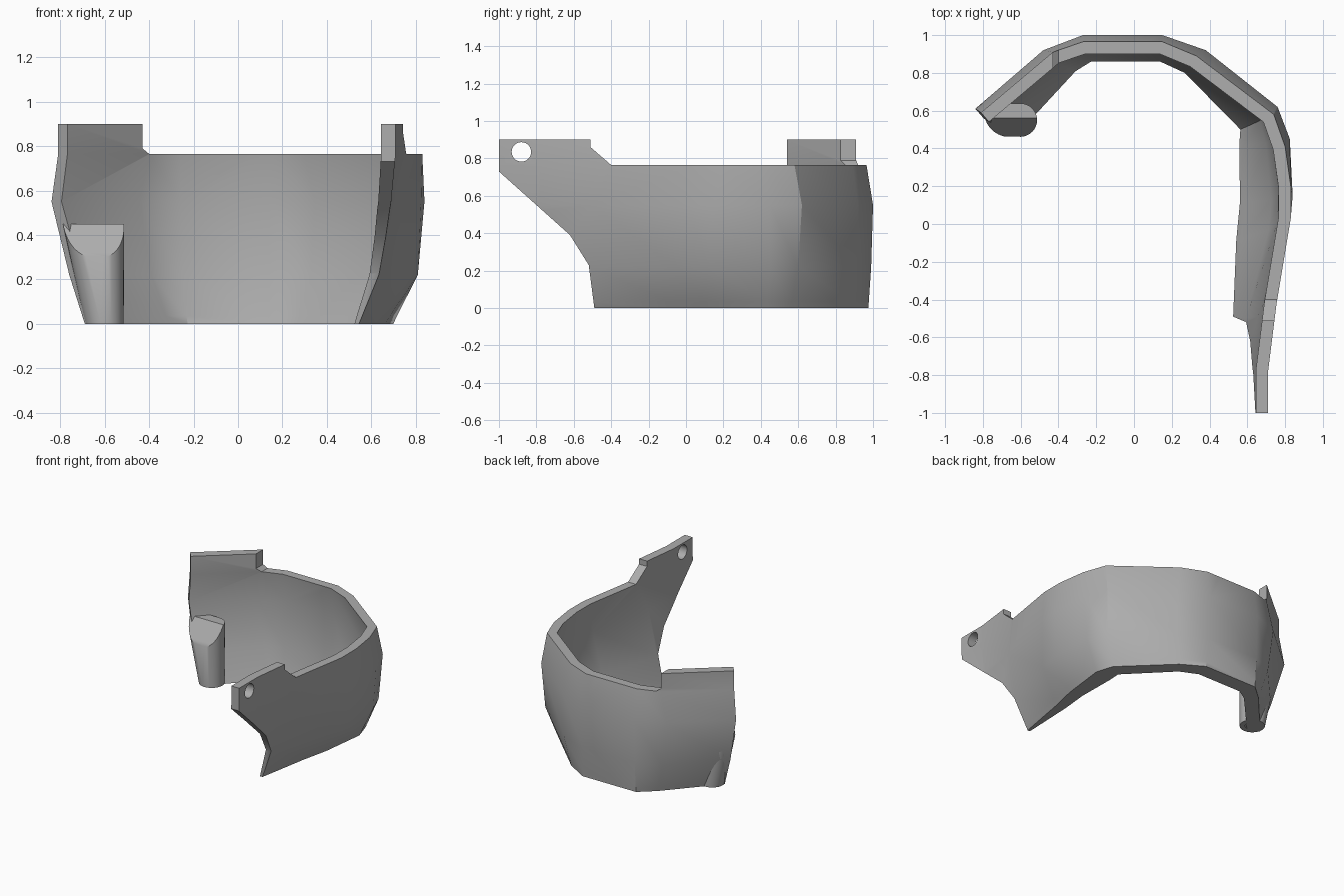
import bpy, bmesh, math
from mathutils import Vector

if "Cube" in bpy.data.objects:
    bpy.data.objects.remove(bpy.data.objects["Cube"])

grey = bpy.data.materials.new("plain grey")
grey.use_nodes = True
colour = (0.42, 0.42, 0.42, 1)
grey.diffuse_color = colour
grey.node_tree.nodes["Principled BSDF"].inputs["Base Color"].default_value = colour


def make_object(name, bm):
    bmesh.ops.recalc_face_normals(bm, faces=bm.faces[:])
    mesh = bpy.data.meshes.new(name)
    bm.to_mesh(mesh)
    bm.free()
    mesh.materials.append(grey)
    obj = bpy.data.objects.new(name, mesh)
    bpy.context.collection.objects.link(obj)
    return obj


def loft(rings):
    """Join equal closed rings into a capped solid."""
    bm = bmesh.new()
    rows = [[bm.verts.new(p) for p in ring] for ring in rings]
    count = len(rows[0])
    for a, b in zip(rows, rows[1:]):
        for i in range(count):
            j = (i + 1) % count
            bm.faces.new((a[i], a[j], b[j], b[i]))
    return bm, rows


def prism(name, points, place, start, end):
    """Extrude a flat outline; place maps (u, v, depth) to a position."""
    bm, rows = loft([[place(u, v, d) for u, v in points] for d in (start, end)])
    for row in rows:
        bm.faces.new(row)
    return make_object(name, bm)


def side_place(y, z, x):
    return (x, y, z)


def front_place(x, z, y):
    return (x, y, z)


def circle(cx, cy, r, count=32):
    return [(cx + r * math.cos(math.tau * i / count),
             cy + r * math.sin(math.tau * i / count)) for i in range(count)]


def cut(obj, cutter):
    mod = obj.modifiers.new("cut", 'BOOLEAN')
    mod.operation = 'DIFFERENCE'
    mod.solver = 'EXACT'
    mod.object = cutter
    bpy.context.view_layer.objects.active = obj
    bpy.ops.object.modifier_apply(modifier=mod.name)
    bpy.data.objects.remove(cutter)


def smooth(obj, degrees):
    bpy.ops.object.select_all(action='DESELECT')
    obj.select_set(True)
    bpy.context.view_layer.objects.active = obj
    bpy.ops.object.shade_smooth_by_angle(angle=math.radians(degrees))


# Outer wall paths, one per height, running from the short end to the arm tip
bottom = [(-.69, .53), (-.38, .88), (-.27, .975), (.17, .975), (.33, .88), (.66, .56),
          (.7, .43), (.66, .1), (.615, -.1), (.545, -.49), (.54, -.6), (.54, -1)]
low = [(-.76, .56), (-.44, .91), (-.27, .99), (.16, .99), (.37, .91), (.74, .6),
       (.8, .45), (.81, .12), (.78, -.05), (.635, -.51), (.63, -.6), (.63, -1)]
middle = [(-.84, .61), (-.48, .92), (-.27, 1), (.15, 1), (.38, .92), (.76, .62),
          (.825, .45), (.84, .15), (.825, 0), (.71, -.5), (.69, -.78), (.69, -1)]
rim = [(-.81, .59), (-.43, .91), (-.27, .965), (.15, .965), (.33, .89), (.74, .58),
       (.8, .41), (.83, .2), (.83, .03), (.755, -.42), (.71, -.78), (.71, -1)]
foot_thickness = [.09, .1, .115, .115, .1, .11, .14, .1, .075, .02, .02, .02]
rim_thickness = .065


def mix(a, b, t):
    return a + (b - a) * t


lip = [tuple(mix(p, q, .16) for p, q in zip(a, b)) for a, b in zip(bottom, low)]
levels = [(0, bottom, 0), (.035, lip, .1), (.22, low, .5), (.55, middle, .85),
          (.765, rim, 1), (.9, rim, 1)]


def inner_point(path, i, thickness):
    p = Vector(path[i])
    before = (p - Vector(path[i - 1])).normalized() if i else None
    after = (Vector(path[i + 1]) - p).normalized() if i < len(path) - 1 else None
    before, after = before or after, after or before
    along = (before + after).normalized()
    miter = 1 / max(along.dot(after), .7)
    return p + Vector((along.y, -along.x)) * thickness * miter


# Curved shell wall
rings = []
for i in range(len(bottom)):
    outer = [(*path[i], z) for z, path, t in levels]
    inner = [(*inner_point(path, i, mix(foot_thickness[i], rim_thickness, t)), z)
             for z, path, t in levels]
    rings.append(outer + inner[::-1])
bm, rows = loft(rings)
for row in (rows[0], rows[-1]):
    for k in range(len(levels) - 1):
        bm.faces.new((row[k], row[k + 1], row[-2 - k], row[-1 - k]))
shell = make_object("curved_shell", bm)

# Lower the rim between the two raised ends
cut(shell, prism("side_rim_cutter",
                 [(-.51, 1), (-.51, .86), (-.4, .765), (1.1, .765), (1.1, 1)],
                 side_place, 0, 1.2))
cut(shell, prism("back_rim_cutter",
                 [(-.43, 1), (-.43, .79), (-.4, .765), (.05, .765), (.05, 1)],
                 front_place, .5, 1.2))
# Sloping underside of the arm and its pin hole
cut(shell, prism("arm_cutter",
                 [(-1.2, -.1), (-.487, -.1), (-.49, 0), (-.52, .23), (-.62, .39),
                  (-1, .73), (-1.2, .91)], side_place, .3, 1.2))
cut(shell, prism("arm_hole_cutter", circle(-.88, .835, .052), side_place, .4, 1.2))
smooth(shell, 28)

# Leaning post: round foot stretching into a wider slanted head
foot = circle(-.602, .55, .087)
head = [(x - (.098 if x < -.603 else 0), y) for x, y in circle(-.602, .55, .089)]
bm, rows = loft([[(x, y, 0) for x, y in foot], [(x, y, .45) for x, y in head]])
for row in rows:
    bm.faces.new(row)
post = make_object("post", bm)
cut(post, prism("post_slant_cutter", [(.56, .45), (.56, .6), (.3, .6), (.3, .06)],
                side_place, -1, -.3))
cut(post, prism("post_hole_cutter", circle(-.602, .55, .05),
                lambda x, y, z: (x, y, z), -.1, .2))
smooth(post, 35)
